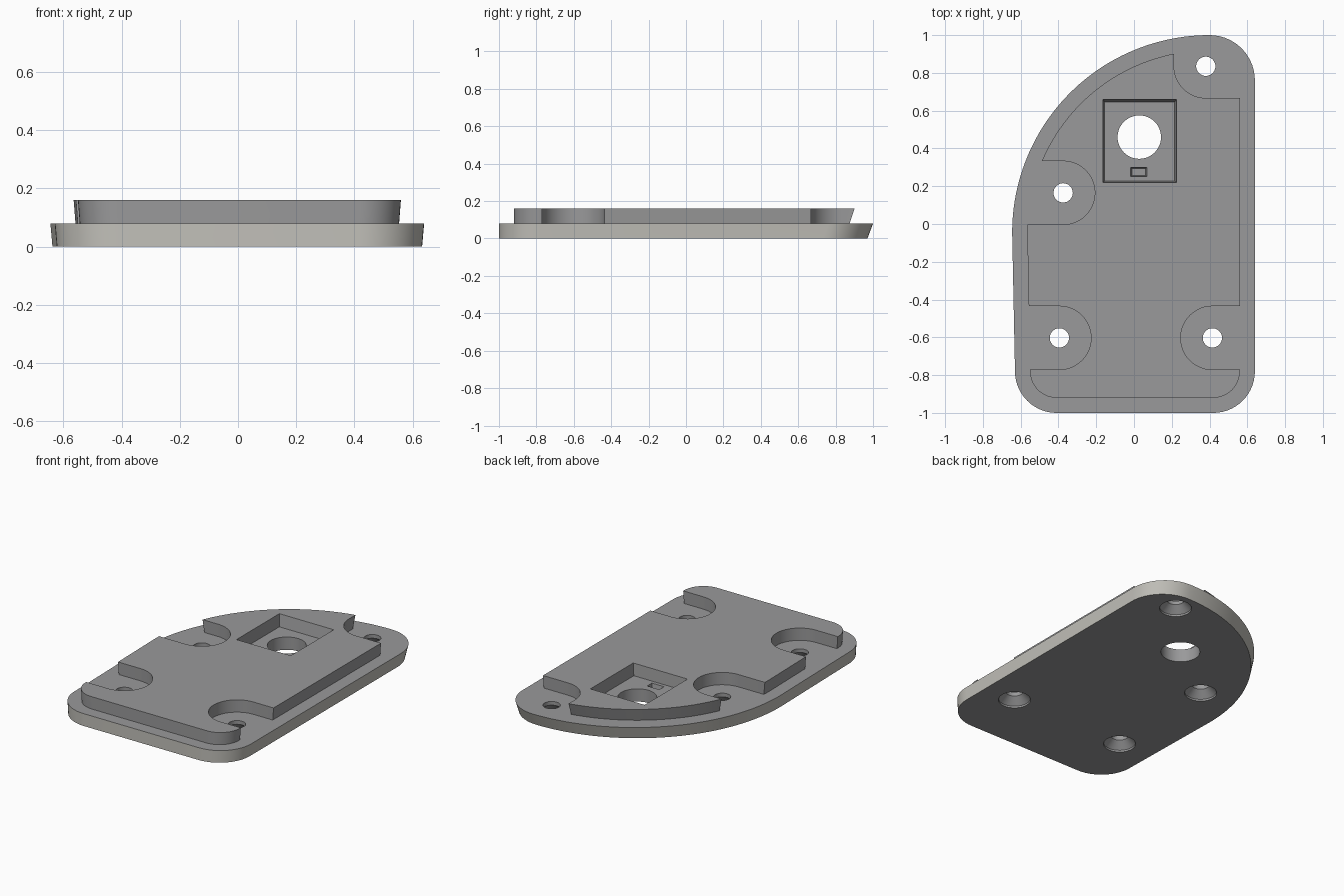
import bpy, bmesh, math

if "Cube" in bpy.data.objects:
    bpy.data.objects.remove(bpy.data.objects["Cube"])


def material(name, rgb):
    m = bpy.data.materials.new(name)
    m.diffuse_color = (*rgb, 1)
    m.use_nodes = True
    m.node_tree.nodes["Principled BSDF"].inputs["Base Color"].default_value = m.diffuse_color
    return m


GREY = material("mid grey", (0.32, 0.32, 0.325))
LIGHT = material("warm light grey", (0.54, 0.53, 0.49))


def arc(cx, cy, r, a0, a1, n):
    return [(cx + r * math.cos(math.radians(a0 + (a1 - a0) * i / n)),
             cy + r * math.sin(math.radians(a0 + (a1 - a0) * i / n))) for i in range(n + 1)]


def rect(x0, x1, y0, y1):
    return [(x0, y0), (x1, y0), (x1, y1), (x0, y1)]


def loft(name, layers, side_material=0):
    """Closed solid through a stack of (outline, z) layers."""
    bm = bmesh.new()
    rings = [[bm.verts.new((x, y, z)) for x, y in pts] for pts, z in layers]
    n = len(rings[0])
    bm.faces.new(rings[0][::-1])
    bm.faces.new(rings[-1])
    for a, b in zip(rings, rings[1:]):
        for i in range(n):
            j = (i + 1) % n
            bm.faces.new((a[i], a[j], b[j], b[i])).material_index = side_material
    bmesh.ops.recalc_face_normals(bm, faces=bm.faces)
    mesh = bpy.data.meshes.new(name)
    bm.to_mesh(mesh)
    bm.free()
    ob = bpy.data.objects.new(name, mesh)
    bpy.context.collection.objects.link(ob)
    return ob


def combine(ob, tools, operation):
    """Apply booleans to ob and discard the tool objects."""
    for t in tools:
        mod = ob.modifiers.new("cut", 'BOOLEAN')
        mod.operation, mod.solver, mod.object = operation, 'EXACT', t
    bpy.context.view_layer.update()
    mesh = bpy.data.meshes.new_from_object(ob.evaluated_get(bpy.context.evaluated_depsgraph_get()))
    ob.modifiers.clear()
    ob.data = mesh
    for t in tools:
        bpy.data.objects.remove(t)


def outline(d):
    """Quarter-round plate outline, inset by d."""
    return (arc(0.42, -0.78, 0.22 - d, -90, 0, 14)
            + arc(0.40, 0.76, 0.24 - d, 0, 90, 14)
            + arc(0.40, -0.045, 1.045 - d, 90, 180, 48)[1:]
            + arc(-0.41, -0.78, 0.22 - d, 180, 270, 14))


def taper(pts, drop, y0):
    """Draw the outline in with depth, keeping the front edge fixed."""
    k = drop / 0.08
    return [(x * (1 - 0.011 * k), y0 + (y - y0) * (1 - 0.015 * k)) for x, y in pts]


# base plate with a light outer wall
base = outline(0)
plate = loft("mounting_plate", [(taper(base, 0.08, -1), 0), (base, 0.08)], 1)
# raised pad, sunk slightly into the plate
top = outline(0.08)
pad = loft("raised_pad", [(taper(top, 0.10, -0.92), 0.06), (top, 0.16)])
for ob in (plate, pad):
    ob.data.materials.append(GREY)
    ob.data.materials.append(LIGHT)

# screw positions, and the round-ended reliefs around them
screws = [(-0.375, 0.165), (-0.395, -0.603), (0.415, -0.603), (0.38, 0.835)]
R = 0.168
reliefs = []
for i, (x, y) in enumerate(screws):
    if i < 2:
        pts = arc(x, y, R, -90, 90, 24) + [(-0.9, y + R), (-0.9, y - R)]
    elif i == 2:
        pts = arc(x, y, R, 90, 270, 24) + [(0.9, y - R), (0.9, y + R)]
    else:
        pts = arc(x, y, R, 180, 270, 14) + [(0.9, y - R), (0.9, 1.2), (x - R, 1.2)]
    reliefs.append(loft("relief", [(pts, 0.03), (pts, 0.3)]))
combine(pad, reliefs, 'DIFFERENCE')
combine(plate, [pad], 'UNION')

# countersunk screw holes
cutters = []
for x, y in screws:
    cutters.append(loft("screw_hole", [(arc(x, y, r, 0, 360, 32)[:-1], z) for r, z in
                                       ((0.095, -0.05), (0.095, 0.012), (0.051, 0.056), (0.051, 0.3))]))
# tapered pocket, connector recess and large round hole
cutters.append(loft("pocket", [(rect(-0.155, 0.215, 0.228, 0.645), 0.083),
                               (rect(-0.165, 0.225, 0.22, 0.66), 0.16),
                               (rect(-0.165, 0.225, 0.22, 0.66), 0.3)]))
cutters.append(loft("connector_recess", [(rect(-0.011, 0.062, 0.257, 0.294), 0.05),
                                         (rect(-0.02, 0.07, 0.25, 0.301), 0.09)]))
ring = arc(0.028, 0.46, 0.115, 0, 360, 48)[:-1]
cutters.append(loft("round_hole", [(ring, -0.1), (ring, 0.3)]))
combine(plate, cutters, 'DIFFERENCE')

bpy.ops.object.select_all(action='DESELECT')
plate.select_set(True)
bpy.context.view_layer.objects.active = plate
bpy.ops.object.shade_smooth_by_angle(angle=math.radians(25))
